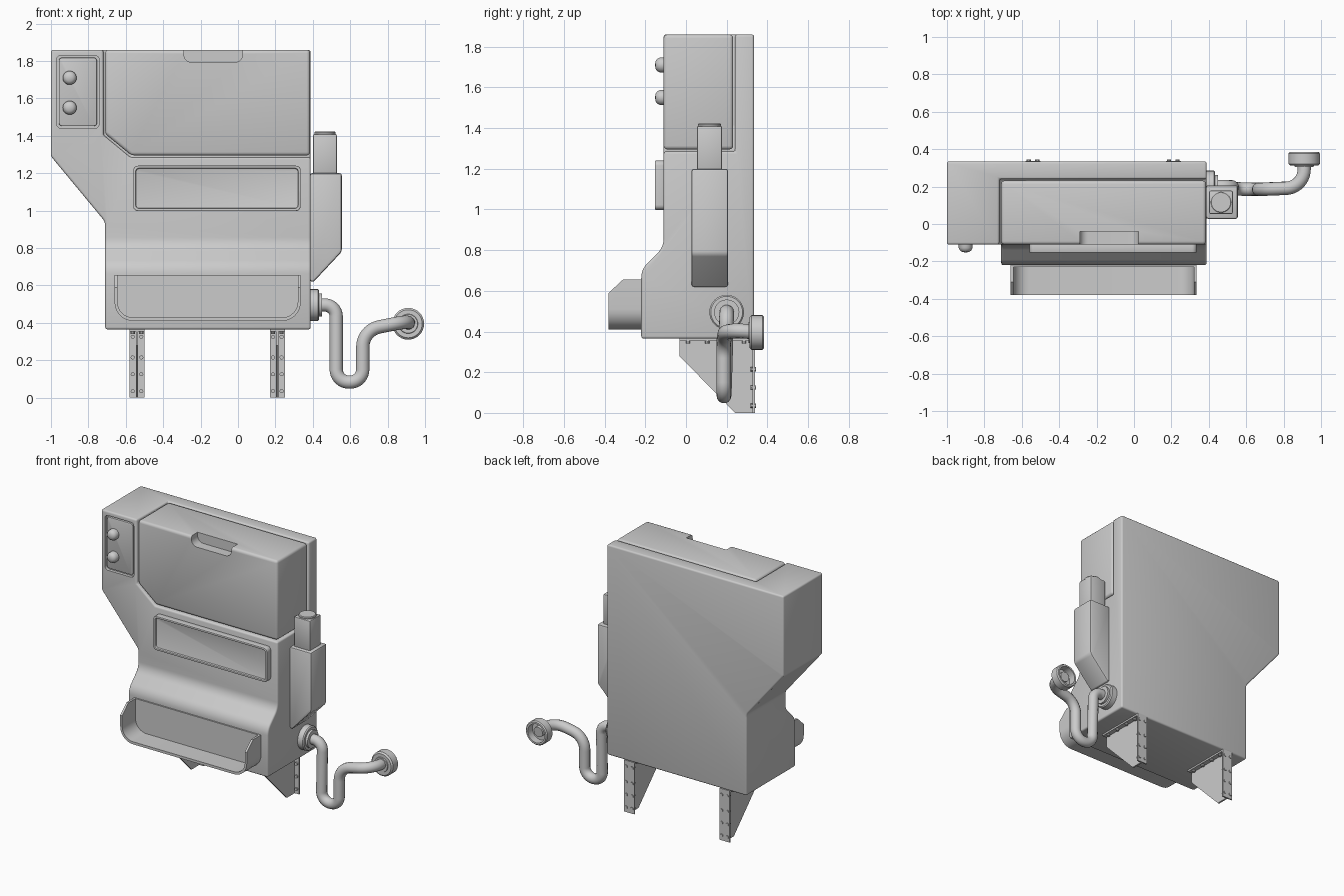
import bpy, bmesh, math
from mathutils import Vector

if "Cube" in bpy.data.objects:
    bpy.data.objects.remove(bpy.data.objects["Cube"])


def fillet(pts, r, n=6, closed=True):
    """Round the corners of a path; r is one radius or one per point."""
    P = [Vector(p) for p in pts]
    R = r if isinstance(r, (list, tuple)) else [r] * len(P)
    out = []
    for i, p in enumerate(P):
        if R[i] <= 0 or (not closed and i in (0, len(P) - 1)):
            out.append(p)
            continue
        a = (P[i - 1] - p).normalized()
        b = (P[(i + 1) % len(P)] - p).normalized()
        half = math.acos(max(-1, min(1, a.dot(b)))) / 2
        t = R[i] / math.tan(half)
        c = p + (a + b).normalized() * (R[i] / math.sin(half))
        v0, v1 = (p + a * t - c).normalized(), (p + b * t - c).normalized()
        out += [c + v0.slerp(v1, k / n) * R[i] for k in range(n + 1)]
    return out


def rect(x0, x1, z0, z1):
    return [(x0, z0), (x1, z0), (x1, z1), (x0, z1)]


def make(name, bm):
    bmesh.ops.recalc_face_normals(bm, faces=bm.faces)
    me = bpy.data.meshes.new(name)
    bm.to_mesh(me)
    bm.free()
    ob = bpy.data.objects.new(name, me)
    bpy.context.collection.objects.link(ob)
    return ob


def prism(name, pts, axis, a, b):
    """Extrude a profile: (x,z) along y, or (y,z) along x."""
    bm = bmesh.new()
    put = (lambda p, d: (p[0], d, p[1])) if axis == 'y' else (lambda p, d: (d, p[0], p[1]))
    lo = [bm.verts.new(put(p, a)) for p in pts]
    hi = [bm.verts.new(put(p, b)) for p in pts]
    bm.faces.new(lo)
    bm.faces.new(hi[::-1])
    for i in range(len(pts)):
        j = (i + 1) % len(pts)
        bm.faces.new((lo[i], hi[i], hi[j], lo[j]))
    return make(name, bm)


def lathe(name, prof, origin, axis, n=32):
    """Spin (radius, height) pairs around an axis at origin."""
    q = Vector(axis).to_track_quat('Z', 'Y')
    bm = bmesh.new()
    rings = [[bm.verts.new(Vector(origin) + q @ Vector((
        r * math.cos(math.tau * k / n), r * math.sin(math.tau * k / n), h)))
        for k in range(n)] for r, h in prof]
    for A, B in zip(rings, rings[1:]):
        for k in range(n):
            bm.faces.new((A[k], A[(k + 1) % n], B[(k + 1) % n], B[k]))
    bmesh.ops.remove_doubles(bm, verts=bm.verts, dist=1e-5)
    return smooth(make(name, bm))


def apply(ob, mod):
    bpy.context.view_layer.objects.active = ob
    bpy.ops.object.modifier_apply(modifier=mod.name)


def boolean(ob, cutter, op='DIFFERENCE'):
    m = ob.modifiers.new('cut', 'BOOLEAN')
    m.operation, m.object, m.solver = op, cutter, 'EXACT'
    apply(ob, m)
    bpy.data.objects.remove(cutter)


def bevel(ob, w, seg=3):
    m = ob.modifiers.new('bevel', 'BEVEL')
    m.width, m.segments, m.limit_method = w, seg, 'ANGLE'
    m.angle_limit, m.use_clamp_overlap = math.radians(35), False
    apply(ob, m)


def smooth(ob):
    bpy.ops.object.select_all(action='DESELECT')
    ob.select_set(True)
    bpy.context.view_layer.objects.active = ob
    bpy.ops.object.shade_smooth_by_angle(angle=math.radians(35))
    return ob


# Body: front outline crossed with side outline, lid corner cut away
body = prism('body', fillet([(-1, 1.86), (0.388, 1.86), (0.388, 0.365), (-0.71, 0.365),
                             (-0.71, 0.94), (-1, 1.29)], [0, 0, 0, 0, .06, .03]), 'y', -0.6, 0.6)
side = fillet([(0.335, 0), (0.335, 2.2), (-0.11, 2.2), (-0.11, 0.815), (-0.22, 0.705),
               (-0.22, 0)], [0, 0, 0, .1, .1, 0])
boolean(body, prism('side_cut', side, 'x', -1.5, 1.5), 'INTERSECT')
boolean(body, prism('lid_cut', [(-0.72, 2.2), (1, 2.2), (1, 1.285), (-0.575, 1.285),
                                (-0.72, 1.405)], 'y', -0.5, 0.24))
bevel(body, 0.012)
boolean(body, prism('panel_cut', fillet(rect(-0.97, -0.742, 1.44, 1.83), .025), 'y', -0.3, -0.088))
smooth(body)

# Lid with a finger notch in its top edge
lid = prism('lid', [(-0.71, 1.86), (0.385, 1.86), (0.385, 1.295), (-0.57, 1.295),
                    (-0.71, 1.41)], 'y', -0.11, 0.232)
bevel(lid, 0.018)
boolean(lid, prism('notch_cut', fillet([(-0.29, 2), (-0.29, 1.792), (0.025, 1.792), (0.025, 2)],
                                       [0, .045, .045, 0]), 'y', -0.3, -0.04))
smooth(lid)

# Control panel and knobs
plate = prism('control_panel', fillet(rect(-0.958, -0.754, 1.452, 1.818), .018), 'y', -0.104, -0.08)
bevel(plate, 0.005, 2)
smooth(plate)
for i, z in enumerate((1.55, 1.71)):
    lathe(f'knob_{i}', [(0, .05), (.018, .048), (.03, .04), (.037, .026), (.037, 0), (0, 0)],
          (-0.9, -0.102, z), (0, -1, 0))

# Raised front frame with a sunken face
frame = prism('front_frame', fillet(rect(-0.56, 0.335, 0.998, 1.24), .025), 'y', -0.153, -0.1)
boolean(frame, prism('frame_cut', fillet(rect(-0.546, 0.321, 1.012, 1.226), .018), 'y', -0.3, -0.138))
bevel(frame, 0.004, 2)
smooth(frame)

# Open tray: U-shaped wall trimmed by its side outline
outer = fillet([(-0.66, 0.75), (-0.66, 0.41), (0.335, 0.41), (0.335, 0.75)], [0, .1, .1, 0], 8)
inner = fillet([(-0.645, 0.75), (-0.645, 0.428), (0.32, 0.428), (0.32, 0.75)], [0, .085, .085, 0], 8)
tray = prism('tray', outer + inner[::-1], 'y', -0.5, -0.21)
boolean(tray, prism('tray_cut', [(-0.1, 0.3), (-0.1, 0.655), (-0.31, 0.655), (-0.38, 0.59),
                                 (-0.38, 0.3)], 'x', -1, 1), 'INTERSECT')
smooth(tray)
back = fillet([(-0.655, 0.655), (-0.655, 0.415), (0.33, 0.415), (0.33, 0.655)], [0, .095, .095, 0], 8)
prism('tray_back', back, 'y', -0.23, -0.21)

# Side canister with neck and cap
can = prism('canister', fillet([(0.385, 1.2), (0.555, 1.2), (0.555, 0.78), (0.405, 0.62),
                                (0.385, 0.62)], [0, 0, .04, .015, 0]), 'y', 0.027, 0.207)
bevel(can, 0.012, 2)
smooth(can)
neck = prism('canister_neck', rect(0.402, 0.528, 1.19, 1.41), 'y', 0.053, 0.178)
bevel(neck, 0.008, 2)
smooth(neck)
lathe('canister_cap', [(0, .03), (.052, .03), (.057, .025), (.057, 0), (0, 0)],
      (0.465, 0.116, 1.393), (0, 0, 1))

# Drain pipe swept along a rounded path
path = fillet([(0.40, .2, .495), (.525, .2, .495), (.525, .188, .083), (.667, .185, .083),
               (.667, .185, .36), (.91, .195, .41), (.91, .36, .395)],
              [0, .06, .068, .068, .11, .1, 0], 10, closed=False)
cu = bpy.data.curves.new('drain_pipe', 'CURVE')
cu.dimensions = '3D'
cu.bevel_depth, cu.bevel_resolution, cu.use_fill_caps = 0.036, 5, True
sp = cu.splines.new('POLY')
sp.points.add(len(path) - 1)
for pt, p in zip(sp.points, path):
    pt.co = (*p, 1)
pipe = bpy.data.objects.new('drain_pipe', cu)
bpy.context.collection.objects.link(pipe)
bpy.ops.object.select_all(action='DESELECT')
pipe.select_set(True)
bpy.context.view_layer.objects.active = pipe
bpy.ops.object.convert(target='MESH')
smooth(bpy.context.view_layer.objects.active)

# Pipe fittings: collar on the body and hollow cup at the wall
lathe('pipe_collar', [(0, 0), (.085, 0), (.085, .045), (.078, .052), (.062, .052), (.062, .068),
                      (0, .068)], (0.382, 0.2, 0.495), (1, 0, 0))
lathe('wall_cup', [(.03, -.006), (.05, -.006), (.052, 0), (.075, 0), (.085, .01), (.085, .064),
                   (.078, .072), (.066, .072), (.066, .02), (.03, .02), (.03, -.006)],
      (0.91, 0.312, 0.395), (0, 1, 0))

# Two bolted support brackets
for side_name, cx in (('left', -0.54), ('right', 0.21)):
    prism(f'{side_name}_bracket_gusset', [(-0.033, 0.367), (-0.033, 0.28), (0.242, 0), (0.335, 0),
                                          (0.335, 0.367)], 'x', cx - .006, cx + .006)
    prism(f'{side_name}_bracket_plate', rect(cx - .04, cx + .04, 0, 0.367), 'y', 0.328, 0.338)
    prism(f'{side_name}_bracket_top', rect(cx - .04, cx + .04, 0.353, 0.367), 'y', -0.033, 0.335)
    for sx in (-.023, .023):
        bolt = [(0, 0), (.011, 0), (.011, .028), (0, .028)]
        for i, z in enumerate((.035, .125, .215, .325)):
            lathe(f'{side_name}_back_bolt_{i}', bolt, (cx + sx, 0.316, z), (0, 1, 0), 10)
        for i, y in enumerate((.01, .105, .2, .285)):
            lathe(f'{side_name}_top_bolt_{i}', bolt, (cx + sx, y, 0.34), (0, 0, 1), 10)
